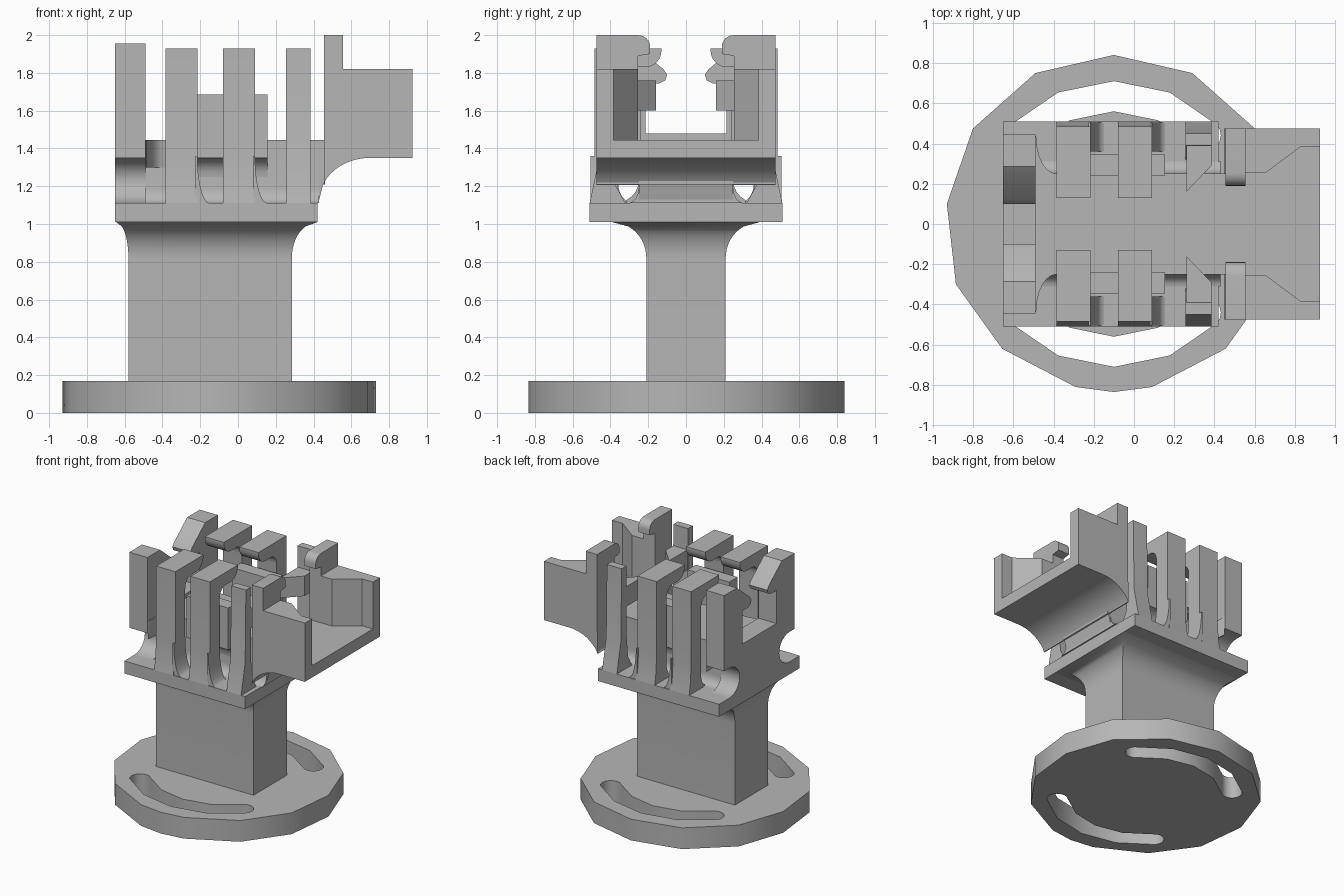
import bpy, bmesh, math

if "Cube" in bpy.data.objects:
    bpy.data.objects.remove(bpy.data.objects["Cube"], do_unlink=True)

grey = bpy.data.materials.new("plain grey")
grey.use_nodes = True
COLOUR = (0.47, 0.47, 0.47, 1)
grey.diffuse_color = COLOUR
grey.node_tree.nodes["Principled BSDF"].inputs["Base Color"].default_value = COLOUR


def finish(obj):
    obj.data.materials.clear()
    obj.data.materials.append(grey)
    bpy.ops.object.select_all(action="DESELECT")
    obj.select_set(True)
    bpy.context.view_layer.objects.active = obj
    bpy.ops.object.shade_smooth_by_angle(angle=math.radians(32))


def loft(name, rings):
    """Closed solid through rings of equal point count."""
    bm = bmesh.new()
    rows = [[bm.verts.new(p) for p in ring] for ring in rings]
    n = len(rows[0])
    for a, b in zip(rows, rows[1:]):
        for i in range(n):
            bm.faces.new((a[i], a[(i + 1) % n], b[(i + 1) % n], b[i]))
    bm.faces.new(rows[0])
    bm.faces.new(rows[-1])
    bmesh.ops.recalc_face_normals(bm, faces=bm.faces)
    mesh = bpy.data.meshes.new(name)
    bm.to_mesh(mesh)
    bm.free()
    obj = bpy.data.objects.new(name, mesh)
    bpy.context.collection.objects.link(obj)
    finish(obj)


def prism(name, axis, pts, lo, hi, s=1):
    """Extrude a flat profile along an axis; s = -1 mirrors it in y."""
    def place(p, q, h):
        x, y, z = {"x": (h, p, q), "y": (p, h, q), "z": (p, q, h)}[axis]
        return (x, y * s, z)
    loft(name, [[place(p, q, h) for p, q in pts] for h in (lo, hi)])


def box(name, x, y, z, s=1):
    prism(name, "z", [(x[0], y[0]), (x[1], y[0]), (x[1], y[1]), (x[0], y[1])], z[0], z[1], s)


def arc(cx, cy, rx, ry, a0, a1, n=8):
    out = []
    for i in range(n + 1):
        a = math.radians(a0 + (a1 - a0) * i / n)
        out.append((cx + rx * math.cos(a), cy + ry * math.sin(a)))
    return out


# Base disc with two curved slots
right_rim = [(0, .84), (.39, .75), (.70, .475), (.83, .1), (.785, -.3), (.555, -.62), (.19, -.81)]
rim = right_rim + [(0, -.835)] + [(-x, y) for x, y in reversed(right_rim[1:])]


def slot(mid):
    r, w, half = .635, .075, 46
    def cap(a, start):
        c, t = math.cos(math.radians(a)) * r, math.sin(math.radians(a)) * r
        return arc(c, t, w, w, start, start + 180, 8)[1:-1]
    return (arc(0, 0, r + w, r + w, mid - half, mid + half, 4) + cap(mid + half, mid + half)
            + arc(0, 0, r - w, r - w, mid + half, mid - half, 4) + cap(mid - half, mid - half + 180))


curve = bpy.data.curves.new("base_disc", "CURVE")
curve.dimensions = "2D"
curve.fill_mode = "BOTH"
curve.extrude = .085
for outline in (rim, slot(90), slot(-90)):
    spline = curve.splines.new("POLY")
    spline.points.add(len(outline) - 1)
    for point, (x, y) in zip(spline.points, outline):
        point.co = (x, y, 0, 1)
    spline.use_cyclic_u = True
disc = bpy.data.objects.new("base_disc", curve)
disc.location = (-.1, 0, .085)
bpy.context.collection.objects.link(disc)
bpy.ops.object.select_all(action="DESELECT")
disc.select_set(True)
bpy.context.view_layer.objects.active = disc
bpy.ops.object.convert(target="MESH")
finish(bpy.context.view_layer.objects.active)

# Column flaring out under the platform
rings = []
for t in [None] + [i / 8 for i in range(9)]:
    f = 0 if t is None else 1 - math.sqrt(1 - t * t)
    z = .17 if t is None else .82 + .19 * t
    x0, x1, y = -.58 - .065 * f, .285 + .135 * f, .21 + .18 * f
    rings.append([(x0, -y, z), (x1, -y, z), (x1, y, z), (x0, y, z)])
loft("column", rings)
box("platform", (-.65, .42), (-.51, .51), (1.01, 1.11))

# Central core with coved feet
foot = arc(.31, 1.19, .06, .08, 180, 270, 6)
side = [(.25, 1.445)] + foot
prism("core", "x", side + [(-y, z) for y, z in reversed(side)], -.65, .43)
box("core_bridge", (.42, .46), (-.25, .25), (1.21, 1.445))

# Tray: floor with a swept underside
sweep = arc(.695, 1.11, .27, .24, 90, 156, 8)
prism("tray_floor", "y", [(.925, 1.445), (.925, 1.35)] + sweep + [(.455, 1.21), (.455, 1.445)], -.475, .475)
prism("tray_neck", "y", [(.47, 1.3), (.45, 1.21), (.425, 1.11), (.38, 1.11), (.38, 1.3)], -.25, .25)

# End wall between the hooked end posts
box("end_wall", (-.65, -.49), (-.22, .22), (1.4, 1.48))

for s, tag in ((1, "back"), (-1, "front")):
    # Tray side wall, widening to the open end
    prism("tray_wall_" + tag, "z", [(.455, .255), (.655, .255), (.83, .385), (.925, .385),
                                    (.925, .475), (.455, .475)], 1.44, 1.82, s)
    # Tall lipped post
    lip = arc(.255, 1.94, .065, .06, 90, 180, 6)
    lip = [(.445 - y + y - .19 + p - .19, q) for (p, q), y in zip(lip, [0] * 7)]
    prism("lipped_post_" + tag, "x", [(.475, 1.8), (.475, 2.0)] + arc(.255, 1.94, .065, .06, 90, 180, 6)
          + [(.19, 1.9), (.255, 1.89), (.255, 1.8)], .455, .555, s)

    # Hooked end post with a coved underside
    prism("end_post_" + tag, "x", [(.445, 1.35), (.445, 1.955), (.285, 1.955), (.12, 1.82), (.1, 1.79),
                                   (.11, 1.76), (.14, 1.745), (.215, 1.745), (.215, 1.35)], -.65, -.49, s)
    prism("end_post_cove_" + tag, "x", arc(.38, 1.23, .13, .12, 90, 270, 12)
          + [(.38, 1.11), (.2, 1.11), (.2, 1.36), (.445, 1.36), (.445, 1.35)], -.65, -.49, s)
    prism("end_post_fillet_" + tag, "z", [(-.49, .25), (-.49, .44)] + arc(-.385, .43, .1, .18, 180, 270, 6),
          1.3, 1.445, s)

    # Two sprung clips with rounded hooks and spread feet
    for n, (x0, x1) in enumerate(((-.385, -.215), (-.08, .09)), 1):
        hook = arc(.215, 1.92, .085, .09, 180, 270, 6)
        bend = arc(.29, 1.75, .07, .08, 90, 0, 5)
        prism(f"clip_{n}_{tag}", "x", [(.485, 1.93), (.13, 1.93)] + hook + bend
              + arc(.28, 1.22, .08, .11, 0, -70, 5) + [(.33, 1.11), (.51, 1.11), (.495, 1.2), (.485, 1.35)],
              x0, x1, s)
        prism(f"clip_foot_{n}_{tag}", "y", [(x1 - .01, 1.11), (x1 - .01, 1.36)]
              + arc(x1 + .065, 1.36, .065, .25, 180, 270, 8), .36, .505, s)

    # Ledge behind the clips, coved underneath
    prism("ledge_" + tag, "x", [(.24, 1.685), (.345, 1.685), (.345, 1.35)]
          + arc(.345, 1.25, .095, .1, 90, 180, 6) + [(.24, 1.25)], -.215, .155, s)

    # Slim clip with a wedge catch
    prism("slim_clip_" + tag, "x", [(.39, 1.93), (.45, 1.93), (.46, 1.35), (.51, 1.11),
                                    (.32, 1.11), (.37, 1.2), (.385, 1.35)], .255, .385, s)
    prism("wedge_catch_" + tag, "z", [(.26, .16), (.385, .29), (.385, .4), (.26, .4)], 1.6, 1.76, s)
